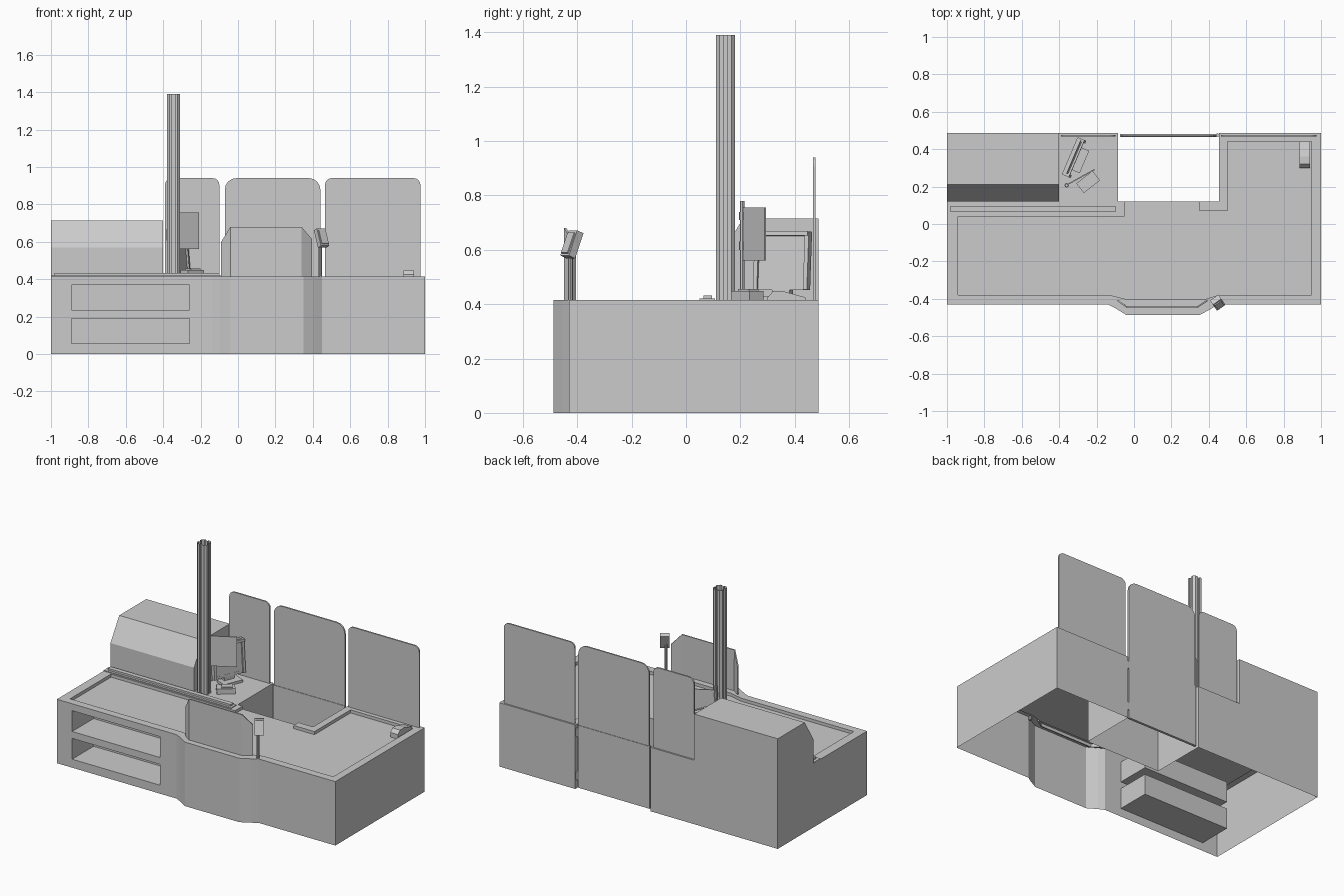
import bpy, bmesh
from math import radians, sin, cos, pi
from mathutils import Matrix, Euler

if "Cube" in bpy.data.objects:
    bpy.data.objects.remove(bpy.data.objects["Cube"])


def add(name, bm):
    bmesh.ops.recalc_face_normals(bm, faces=bm.faces)
    me = bpy.data.meshes.new(name)
    bm.to_mesh(me)
    bm.free()
    ob = bpy.data.objects.new(name, me)
    bpy.context.collection.objects.link(ob)
    return ob


def prism(name, pts, lo, hi, axis='z', caps=True):
    """Extrude a 2D profile: axis z uses (x,y), y uses (x,z), x uses (y,z)."""
    place = {'z': lambda p, d: (p[0], p[1], d),
             'y': lambda p, d: (p[0], d, p[1]),
             'x': lambda p, d: (d, p[0], p[1])}[axis]
    bm = bmesh.new()
    a = [bm.verts.new(place(p, lo)) for p in pts]
    b = [bm.verts.new(place(p, hi)) for p in pts]
    n = len(pts)
    for i in range(n):
        j = (i + 1) % n
        bm.faces.new((a[i], a[j], b[j], b[i]))
    if caps:
        bm.faces.new(a)
        bm.faces.new(b)
    return add(name, bm)


def box(name, center, size, rot=(0, 0, 0)):
    bm = bmesh.new()
    bmesh.ops.create_cube(bm, size=1)
    bm.transform(Matrix.LocRotScale(center, Euler([radians(r) for r in rot]), size))
    return add(name, bm)


def span(name, x0, x1, y0, y1, z0, z1):
    return box(name, ((x0 + x1) / 2, (y0 + y1) / 2, (z0 + z1) / 2),
               (x1 - x0, y1 - y0, z1 - z0))


def tube(name, x, y, z0, z1, r, n=12):
    return prism(name, [(x + r * cos(2 * pi * i / n), y + r * sin(2 * pi * i / n))
                        for i in range(n)], z0, z1)


def cut(ob, cutters):
    for c in cutters:
        c.hide_render = True
        m = ob.modifiers.new("cut", 'BOOLEAN')
        m.operation, m.solver, m.object = 'DIFFERENCE', 'EXACT', c
    dg = bpy.context.evaluated_depsgraph_get()
    me = bpy.data.meshes.new_from_object(ob.evaluated_get(dg))
    ob.modifiers.clear()
    ob.data = me
    for c in cutters:
        bpy.data.objects.remove(c)


TOP, TRAY = 0.415, 0.395

# counter body: U-shaped plan with a bulging front, hollow underneath
body = prism("counter_body", [
    (-1, -.43), (-.14, -.43), (-.1, -.45), (-.04, -.487), (.35, -.487), (.41, -.455),
    (.45, -.43), (1, -.43), (1, .487), (.455, .487), (.455, .12),
    (-.085, .12), (-.085, .487), (-1, .487)], 0, TOP)
tray = prism("tray_cutter", [
    (-.94, -.38), (-.13, -.38), (-.04, -.402), (.38, -.402), (.45, -.38), (.95, -.38),
    (.95, .44), (.5, .44), (.5, .07), (.35, .07), (.35, .14),
    (-.05, .14), (-.05, .04), (-.94, .04)], TRAY, .5)
shelves = [span("shelf_cutter", -.89, -.26, -.5, -.21, z, z + .135)
           for z in (.055, .235)]
cut(body, [tray] + shelves)
bm = bmesh.new()
bm.from_mesh(body.data)
bmesh.ops.delete(bm, geom=[f for f in bm.faces if all(v.co.z < .001 for v in f.verts)],
                 context='FACES')
bm.to_mesh(body.data)
bm.free()

# raised cabinet at the back left, with a sloping front
prism("rear_cabinet", [(.12, TOP), (.12, .57), (.21, .715), (.487, .715), (.487, TOP)],
      -1, -.4, 'x')

# divider rail behind the belt
span("rail_base", -1, -.085, .05, .107, TOP, .42)
span("rail_bar", -.98, -.1, .065, .095, .42, .432)


# back screens with rounded upper corners
def screen(name, x0, x1, z0, z1, r, y):
    arc = [(r * (1 - cos(t)), r * (1 - sin(t))) for t in [pi / 2 * i / 4 for i in range(5)]]
    left = [(x0 + dx, z1 - dz) for dx, dz in arc]
    right = [(x1 - dx, z1 - dz) for dx, dz in reversed(arc)]
    return prism(name, [(x0, z0)] + left + right + [(x1, z0)], y - .005, y + .005, 'y')


screen("screen_left", -.39, -.1, TOP, .94, .035, .472)
screen("screen_right", .465, .975, TOP, .94, .035, .472)
screen("screen_gate", -.07, .44, TOP, .94, .06, .472)

# swinging gate closing the cashier space
span("gate_door", -.075, .44, .464, .48, .01, TOP)
for z in (.06, .34):
    tube("gate_hinge", .447, .475, z, z + .05, .009)

# bent front guard: three panes following the bulge
bm = bmesh.new()
path = [(-.09, -.412, .60), (-.04, -.448, .68), (.34, -.448, .68), (.395, -.412, .615)]
lower = [bm.verts.new((x, y, TRAY)) for x, y, z in path]
upper = [bm.verts.new((x, y, z)) for x, y, z in path]
for i in range(3):
    bm.faces.new((lower[i], lower[i + 1], upper[i + 1], upper[i]))
guard = add("front_guard", bm)
guard.modifiers.new("thickness", 'SOLIDIFY').thickness = .008

# tall grooved sign column, open at the top
quarter = [(.035, -.022), (.035, -.007), (.025, -.007), (.025, .007), (.035, .007), (.035, .022)]
profile = []
for k in range(4):
    c, s = cos(k * pi / 2), sin(k * pi / 2)
    profile += [(-.345 + c * x - s * y, .145 + s * x + c * y) for x, y in quarter]
prism("sign_column", profile, TOP, 1.39, caps=False)

# cashier monitor: casing, raised bezel and stand
turn = 67
nx, ny = sin(radians(turn)), -cos(radians(turn))
mx, my = -.325, .357
box("monitor_case", (mx, my, .56), (.215, .022, .215), (-5, 0, turn))
for sx in (-1, 1):
    d = sx * .1
    box("monitor_bezel_side", (mx + nx * .015 + d * -ny, my + ny * .015 + d * nx, .56),
        (.016, .012, .215), (-5, 0, turn))
for z in (.46, .66):
    box("monitor_bezel_bar", (mx + nx * .015, my + ny * .015, z), (.215, .012, .016),
        (-5, 0, turn))
box("monitor_neck", (mx + nx * .005, my + ny * .005, .442), (.07, .03, .035), (0, 0, turn))
box("monitor_foot", (mx + nx * .025, my + ny * .025, .423), (.13, .08, .016), (0, 0, turn))

# customer display panel on a thin pole
tube("display_pole", -.36, .207, TOP, .78, .009, 8)
box("display_panel", (-.285, .25, .658), (.17, .006, .195), (0, 0, 29))
for z in (.6, .71):
    tube("display_hinge", -.36, .207, z, z + .03, .012, 8)

# receipt printer beside the monitor: wedge body and raised lid
box("printer_body", (-.245, .225, .432), (.11, .065, .034), (0, 0, 38))
box("printer_lid", (-.24, .229, .45), (.065, .045, .012), (0, 0, 38))

# payment terminal on its post
tube("terminal_post", .44, -.425, TRAY, .62, .009, 10)
box("terminal_head", (.447, -.42, .62), (.055, .03, .1), (-22, 0, 35))
box("terminal_face", (.456, -.433, .625), (.042, .008, .08), (-22, 0, 35))

# hand scanner resting on the right wing
prism("hand_scanner", [(.30, TRAY), (.30, .425), (.32, .447), (.36, .447),
                       (.44, .425), (.44, TRAY)], .885, .94, 'x')
